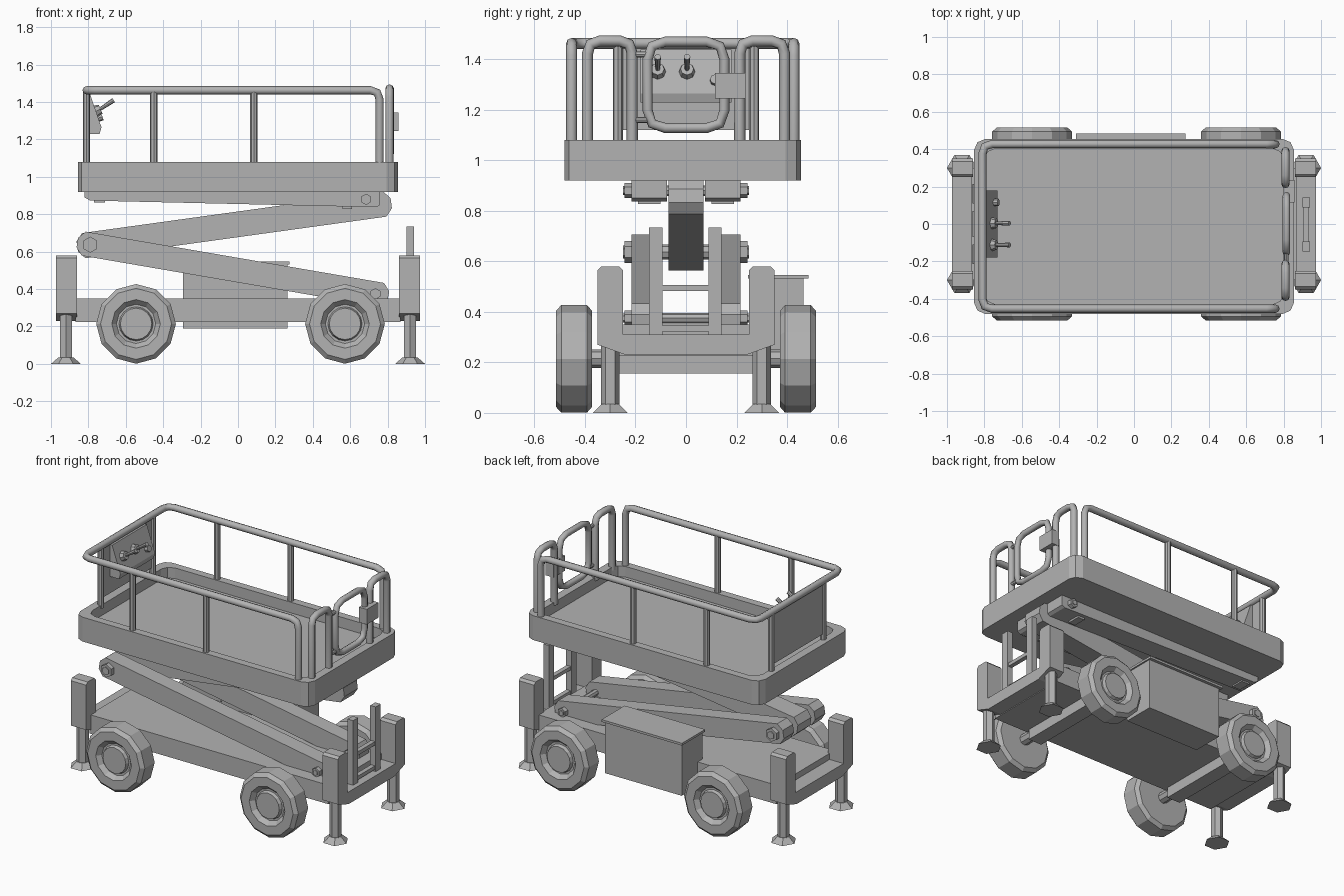
import bpy, bmesh, math
from mathutils import Vector, Matrix

cube = bpy.data.objects.get("Cube")
if cube:
    bpy.data.objects.remove(cube, do_unlink=True)

grey = bpy.data.materials.new("plain_grey")
grey.use_nodes = True
grey.diffuse_color = (0.45, 0.45, 0.45, 1)
for n in grey.node_tree.nodes:
    if n.type == 'BSDF_PRINCIPLED':
        n.inputs["Base Color"].default_value = grey.diffuse_color


def finish(name, bm):
    bmesh.ops.recalc_face_normals(bm, faces=bm.faces[:])
    me = bpy.data.meshes.new(name)
    bm.to_mesh(me)
    bm.free()
    me.materials.append(grey)
    ob = bpy.data.objects.new(name, me)
    bpy.context.collection.objects.link(ob)
    return ob


def box(name, x, y, z, bevel=0):
    """Box given by its (low, high) range on each axis."""
    bm = bmesh.new()
    bmesh.ops.create_cube(bm, size=1)
    for v in bm.verts:
        v.co = [(r[0] + r[1]) / 2 + c * (r[1] - r[0]) for c, r in zip(v.co, (x, y, z))]
    if bevel:
        bmesh.ops.bevel(bm, geom=bm.edges[:], offset=bevel, segments=1, affect='EDGES')
    return finish(name, bm)


def prism(name, pts, axis, lo, hi):
    """Extrude a flat profile along x, y or z."""
    place = {'x': lambda a, b, t: (t, a, b), 'y': lambda a, b, t: (a, t, b),
             'z': lambda a, b, t: (a, b, t)}[axis]
    bm = bmesh.new()
    face = bm.faces.new([bm.verts.new(place(a, b, lo)) for a, b in pts])
    new = bmesh.ops.extrude_face_region(bm, geom=[face])
    move = Vector(place(0, 0, hi)) - Vector(place(0, 0, lo))
    bmesh.ops.translate(bm, vec=move, verts=[v for v in new["geom"] if isinstance(v, bmesh.types.BMVert)])
    return finish(name, bm)


def rod(name, a, b, r, sides=8, r2=None):
    """Cylinder or cone from a to b."""
    a, b = Vector(a), Vector(b)
    turn = (b - a).to_track_quat('Z', 'Y').to_matrix().to_4x4()
    bm = bmesh.new()
    bmesh.ops.create_cone(bm, cap_ends=True, segments=sides, radius1=r, radius2=r if r2 is None else r2,
                          depth=(b - a).length, matrix=Matrix.Translation((a + b) / 2) @ turn)
    return finish(name, bm)


def tube(name, corners, r, bend, closed=False):
    """Bent tube through corner points with rounded corners."""
    pts = [Vector(p) for p in corners]
    path = []
    for i, p in enumerate(pts):
        if not closed and i in (0, len(pts) - 1):
            path.append(p)
            continue
        p0 = p + (pts[i - 1] - p).normalized() * bend
        p1 = p + (pts[(i + 1) % len(pts)] - p).normalized() * bend
        path += [p0, (p0 + p1) / 4 + p / 2, p1]
    cu = bpy.data.curves.new(name, 'CURVE')
    cu.dimensions = '3D'
    cu.bevel_depth, cu.bevel_resolution, cu.use_fill_caps = r, 2, True
    sp = cu.splines.new('POLY')
    sp.points.add(len(path) - 1)
    for q, p in zip(sp.points, path):
        q.co = (*p, 1)
    sp.use_cyclic_u = closed
    cu.materials.append(grey)
    ob = bpy.data.objects.new(name, cu)
    bpy.context.collection.objects.link(ob)
    return ob


def arm(name, a, b, half, y0, y1):
    """Flat beam between two pivots with clipped ends."""
    a, b = Vector(a), Vector(b)
    d = (b - a).normalized()
    n = Vector((-d.y, d.x)) * half
    e, s = d * 0.07, d * 0.035
    prism(name, [a - s + n, a - e + n * .4, a - e - n * .4, a - s - n,
                 b + s - n, b + e - n * .4, b + e + n * .4, b + s + n], 'y', y0, y1)


# Chassis and axles
box("chassis", (-.87, .87), (-.3, .3), (.225, .35))
for x in (-.545, .572):
    box("axle_beam", (x - .05, x + .05), (-.27, .27), (.155, .25))
    rod("axle_shaft", (x, -.4, .215), (x, .4, .215), .037, 8)

# Wheels: lathed tyre with a recessed rim and a round hub
TYRE = [(0, 0), (.19, 0), (.213, .02), (.213, .122), (.19, .143), (.13, .143), (.105, .115), (0, .115)]


def wheel(x, side):
    bm = bmesh.new()
    vs = [bm.verts.new((r, 0, w)) for r, w in TYRE]
    es = [bm.edges.new(p) for p in zip(vs, vs[1:])]
    bmesh.ops.spin(bm, geom=vs + es, cent=(0, 0, 0), axis=(0, 0, 1), angle=math.tau, steps=12)
    bmesh.ops.remove_doubles(bm, verts=bm.verts[:], dist=.0005)
    bmesh.ops.transform(bm, verts=bm.verts[:], matrix=Matrix.Translation((x, side * .372, .214))
                        @ Matrix.Rotation(-side * math.pi / 2, 4, 'X'))
    finish("tyre", bm)
    rod("hub", (x, side * .48, .214), (x, side * .508, .214), .094, 16, .084)


for x in (-.545, .572):
    for side in (-1, 1):
        wheel(x, side)

# Outrigger brackets, legs and feet
half_u = [(.25, .31), (.25, .565), (.265, .58), (.335, .58), (.35, .565), (.35, .27), (.24, .23)]
bracket = half_u + [(-y, z) for y, z in reversed(half_u)]
for s in (-1, 1):
    prism("outrigger_bracket", bracket, 'x', s * .86, s * .972)
    for y in (-.3, .3):
        rod("outrigger_leg", (s * .92, y, .02), (s * .92, y, .27), .037, 6)
        foot = rod("outrigger_foot", (0, 0, 0), (0, 0, .035), .08, 6, .04)
        foot.rotation_euler.z = math.pi / 6 if foot.dimensions.x < foot.dimensions.y else 0
        foot.location = (s * .92, y, 0)

# Ladder
for y in (-.12, .115):
    box("ladder_post", (.9, .94), (y - .026, y + .026), (.31, .735))
for z in (.335, .495):
    box("ladder_rung", (.905, .935), (-.12, .115), (z - .012, z + .012))

# Side equipment box
box("side_box", (-.295, .265), (.25, .465), (.19, .535))
box("side_box_lid", (-.31, .275), (.245, .485), (.532, .547))

# Scissor lift
fold, low, high = (-.79, .637), (.735, .375), (.75, .85)
for s in (-1, 1):
    arm("lower_arm", fold, low, .065, s * .11, s * .215)
    prism("platform_rail", [(-.82, .93), (-.82, .89), (-.79, .873), (.74, .838), (.76, .85), (.76, .93)],
          'y', s * .075, s * .215)
    box("rail_stop", (.56, .61), (s * .1, s * .19), (.828, .86))
    box("rail_stop", (-.77, -.71), (s * .1, s * .19), (.862, .9))
arm("upper_arm", fold, high, .068, -.07, .07)
for (x, z), r in ((fold, .043), (low, .03), ((.685, .88), .03)):
    rod("pivot_pin", (x, -.22, z), (x, .22, z), r * .7, 8)
    for s in (-1, 1):
        rod("pivot_nut", (x, s * .21, z), (x, s * .243, z), r, 6)
        rod("pivot_nut_tip", (x, s * .24, z), (x, s * .25, z), r * .6, 6)

# Platform tray with clipped corners and a sunken floor
CY = -.013


def clipped(hx, hy, c):
    q = [(hx, hy - c), (hx - c * .3, hy - c * .3), (hx - c, hy)]
    p = q + [(-x, y) for x, y in reversed(q)]
    return [(x, y + CY) for x, y in p + [(-x, -y) for x, y in p]]


bm = bmesh.new()
rings = []
for hx, hy, z in ((.855, .468, .92), (.855, .468, 1.08), (.8, .417, 1.08), (.8, .417, 1.01)):
    rings.append([bm.verts.new((x, y, z)) for x, y in clipped(hx, hy, .06)])
for a, b in zip(rings, rings[1:]):
    for i in range(len(a)):
        j = (i + 1) % len(a)
        bm.faces.new((a[i], a[j], b[j], b[i]))
bm.faces.new(rings[0])
bm.faces.new(rings[-1])
finish("platform_tray", bm)

# Guard rail and its posts
R, TOP, RY = .022, 1.463, .44
tube("guard_rail", [(.757, CY - RY, 1.06), (.757, CY - RY, TOP), (-.81, CY - RY, TOP),
                    (-.81, CY + RY, TOP), (.757, CY + RY, TOP), (.757, CY + RY, 1.06)], R, .05)
for s in (-1, 1):
    for x in (-.45, .085):
        rod("guard_post", (x, CY + s * RY, 1.06), (x, CY + s * RY, TOP), .02)
    rod("end_post", (-.81, s * .27, 1.06), (-.81, s * .27, TOP), .02)

# End gate: two fixed hoops and a rounded swing gate with its latch
for s in (-1, 1):
    tube("gate_hoop", [(.81, s * .39, 1.06), (.81, s * .39, 1.473), (.81, s * .213, 1.473),
                       (.81, s * .213, 1.06)], R, .05)
tube("swing_gate", [(.815, -.152, 1.47), (.815, .152, 1.47), (.815, .152, 1.128), (.815, -.152, 1.128)],
     .02, .07, True)
box("gate_latch", (.8, .857), (.115, .235), (1.245, 1.345))
for z in (1.16, 1.42):
    rod("gate_hinge", (.815, -.21, z), (.815, -.15, z), .012)

# Control panel with joysticks
box("end_panel", (-.82, -.805), (-.25, .25), (1.12, 1.45))
prism("control_box", [(-.806, 1.44), (-.79, 1.44), (-.73, 1.265), (-.74, 1.23), (-.806, 1.23)], 'y', -.18, .18)
for y in (-.112, .004):
    rod("joystick_base", (-.775, y, 1.345), (-.735, y, 1.362), .036, 8, .026)
    rod("joystick", (-.74, y, 1.36), (-.665, y, 1.41), .009, 8, .013)
rod("control_knob", (-.76, .115, 1.31), (-.725, .115, 1.322), .02, 8)
